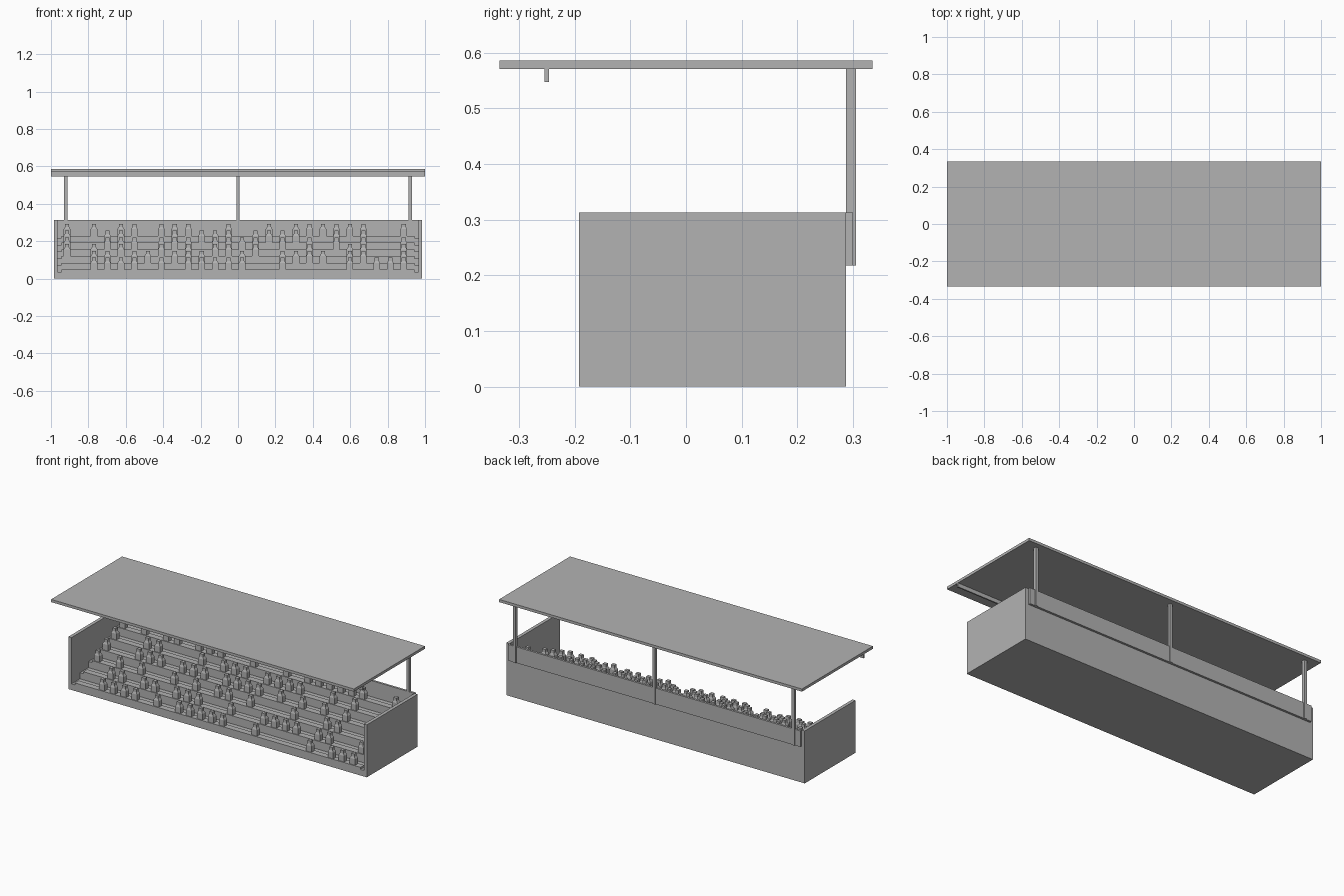
import bpy, bmesh

cube = bpy.data.objects.get("Cube")
if cube:
    bpy.data.objects.remove(cube, do_unlink=True)

grey = bpy.data.materials.new("plain grey")
grey.use_nodes = True
grey.diffuse_color = (0.45, 0.45, 0.45, 1)
grey.node_tree.nodes["Principled BSDF"].inputs["Base Color"].default_value = grey.diffuse_color


def finish(name, bm):
    """Turn a bmesh into a grey, flat shaded object."""
    bmesh.ops.recalc_face_normals(bm, faces=bm.faces)
    mesh = bpy.data.meshes.new(name)
    bm.to_mesh(mesh)
    bm.free()
    mesh.materials.append(grey)
    obj = bpy.data.objects.new(name, mesh)
    bpy.context.collection.objects.link(obj)
    return obj


def box(name, x, y, z):
    """Box from (min, max) pairs."""
    bm = bmesh.new()
    bmesh.ops.create_cube(bm, size=1)
    for v in bm.verts:
        v.co = [p[0] if c < 0 else p[1] for c, p in zip(v.co, (x, y, z))]
    return finish(name, bm)


FRONT, BACK = -0.192, 0.287
ROWS = 6
RISE = 0.217 / ROWS
DEPTH = (BACK - FRONT) / ROWS
WALL_IN, WALL_OUT = 0.965, 0.985
BENCH_TOP = 0.012

# Stepped terrace, one extruded stair profile
profile = [(BACK, 0), (FRONT, 0)]
for r in range(ROWS):
    y = FRONT + r * DEPTH
    profile += [(y, (r + 1) * RISE), (y + DEPTH, (r + 1) * RISE)]
bm = bmesh.new()
side = bm.faces.new([bm.verts.new((-WALL_IN, y, z)) for y, z in profile])
ext = bmesh.ops.extrude_face_region(bm, geom=[side])
bmesh.ops.translate(bm, vec=(2 * WALL_IN, 0, 0),
                    verts=[g for g in ext["geom"] if isinstance(g, bmesh.types.BMVert)])
finish("terrace_steps", bm)

# Benches along the front edge of each step
for r in range(ROWS):
    y, z = FRONT + r * DEPTH, (r + 1) * RISE
    box(f"bench_{r + 1}", (-0.943, 0.943), (y, y + 0.036), (z, z + BENCH_TOP))

# Side walls and rear panel
for name, s in (("left", 1), ("right", -1)):
    box(f"{name}_wall", sorted((s * WALL_IN, s * WALL_OUT)), (FRONT, BACK), (0, 0.313))
box("rear_panel", (-WALL_IN, WALL_IN), (BACK, 0.3), (0.217, 0.313))

# Roof, its front beam and the rear posts
box("roof", (-1, 1), (-0.335, 0.335), (0.57, 0.586))
box("roof_front_beam", (-1, 1), (-0.254, -0.246), (0.547, 0.57))
for name, x in (("right", -0.92), ("middle", 0), ("left", 0.92)):
    box(f"{name}_post", (x - 0.009, x + 0.009), (BACK, 0.305), (0.217, 0.57))

# Spectator: body, sloping shoulders and head lofted from rectangles
SECTIONS = [(0.018, 0.014, 0), (0.018, 0.014, 0.036), (0.011, 0.01, 0.047), (0.011, 0.01, 0.064)]


def add_spectator(bm, x, y, z):
    rings = [[bm.verts.new((x + sx * w, y + sy * d, z + h))
              for sx, sy in ((-1, -1), (1, -1), (1, 1), (-1, 1))]
             for w, d, h in SECTIONS]
    bm.faces.new(rings[0])
    bm.faces.new(rings[-1])
    for a, b in zip(rings, rings[1:]):
        for i in range(4):
            j = (i + 1) % 4
            bm.faces.new((a[i], a[j], b[j], b[i]))


# Seat plan, lowest row first: X marks a taken seat
PLAN = [
    "..XXXX.X.XXXXX..X....X.XXX",
    "..XX.XX.XXX..X..XXXX.XX..X",
    "X.X.X..X.X.XX.X...X..XX..X",
    "X..XXX.XXX.XXXX.X.X.X.X..X",
    "X..XX...X.XXX.XXXX..X.X...",
    "X.X.XX.XXX..X..X.XXXXXX..X".replace("X..X.X", "X..X.X"),
]
for r, seats in enumerate(PLAN):
    bm = bmesh.new()
    for i, seat in enumerate(seats):
        if seat == "X":
            add_spectator(bm, -0.914 + 0.072 * i, FRONT + r * DEPTH + 0.019,
                          (r + 1) * RISE + BENCH_TOP)
    finish(f"spectators_row_{r + 1}", bm)
